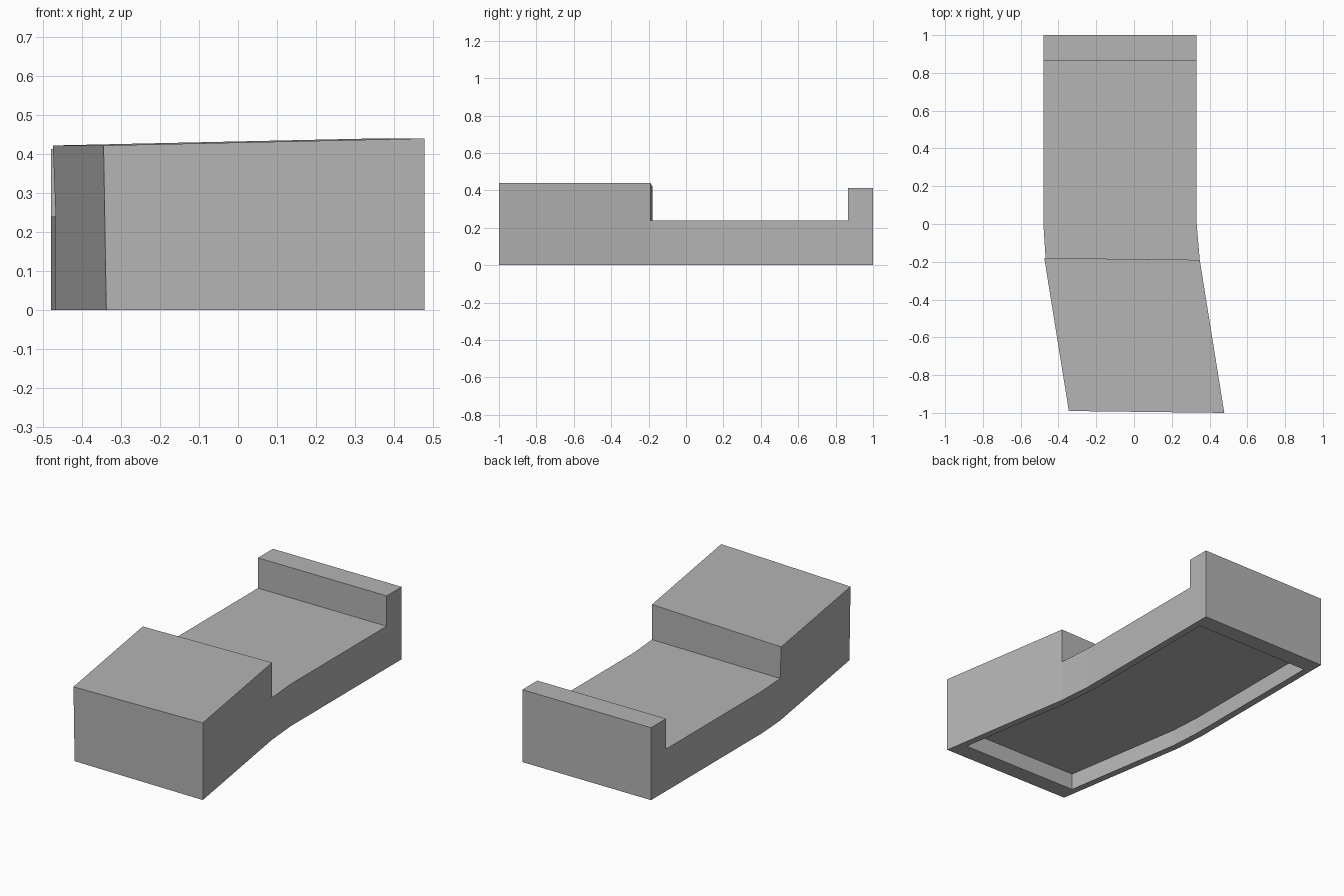
import bpy
import bmesh

if "Cube" in bpy.data.objects:
    bpy.data.objects.remove(bpy.data.objects["Cube"], do_unlink=True)

# Key stations along the length, and heights
FRONT, STEP, BEND, POST, BACK = -0.995, -0.185, 0.0, 0.865, 1.0
FLOOR, BLOCK_TOP, POST_TOP = 0.24, 0.44, 0.413
LEFT, RIGHT = 0.332, -0.48

grey = bpy.data.materials.new("plain grey")
grey.diffuse_color = (0.46, 0.46, 0.46, 1)
grey.use_nodes = True
grey.node_tree.nodes["Principled BSDF"].inputs["Base Color"].default_value = grey.diffuse_color


def bend(co):
    """Swing the front end sideways in two stages, with a slight roll of the block."""
    x, y, z = co
    side = (x - RIGHT) / (LEFT - RIGHT)
    if y >= BEND:
        return
    if y >= STEP:
        shift = 0.016 * y / STEP
    else:
        shift = 0.016 + 0.13 * (y - STEP) / (FRONT - STEP)
        shift -= 0.004 * (1 - side)
    if y <= STEP:
        co.y += 0.005 * (1 - 2 * side)
    if z > FLOOR:
        co.z -= 0.018 * (1 - side)
        shift -= 0.007 * (1 - side)
    co.x = x + shift


def bent_solid(name, cells, x0, x1):
    """Join side-on (y, z) cells, extrude them across the width, then bend."""
    bm = bmesh.new()
    for cell in cells:
        bm.faces.new([bm.verts.new((x0, y, z)) for y, z in cell])
    bmesh.ops.remove_doubles(bm, verts=bm.verts[:], dist=0.0001)
    new = bmesh.ops.extrude_face_region(bm, geom=bm.faces[:])["geom"]
    for v in new:
        if isinstance(v, bmesh.types.BMVert):
            v.co.x = x1
    for v in bm.verts:
        bend(v.co)
    bmesh.ops.recalc_face_normals(bm, faces=bm.faces[:])
    mesh = bpy.data.meshes.new(name)
    bm.to_mesh(mesh)
    bm.free()
    mesh.materials.append(grey)
    obj = bpy.data.objects.new(name, mesh)
    bpy.context.collection.objects.link(obj)
    return obj


def box_cell(y0, y1, z0, z1):
    return [(y0, z0), (y1, z0), (y1, z1), (y0, z1)]


# Body: raised front block, bent section, flat bed, back lip
body = bent_solid("bent_tray_body", [
    [(FRONT, 0), (STEP, 0), (STEP, FLOOR), (STEP, BLOCK_TOP), (FRONT, BLOCK_TOP)],
    box_cell(STEP, BEND, 0, FLOOR),
    box_cell(BEND, POST, 0, FLOOR),
    [(POST, 0), (BACK, 0), (BACK, POST_TOP), (POST, POST_TOP), (POST, FLOOR)],
], RIGHT, LEFT)

# Shallow recess in the underside, following the bend
RIM_SIDE, RIM_END, DEPTH = 0.04, 0.097, 0.095
cutter = bent_solid("underside_recess_cutter", [
    box_cell(FRONT + RIM_END, STEP, -0.1, DEPTH),
    box_cell(STEP, BEND, -0.1, DEPTH),
    box_cell(BEND, BACK - RIM_END, -0.1, DEPTH),
], RIGHT + RIM_SIDE, LEFT - RIM_SIDE)
cutter.hide_render = True

recess = body.modifiers.new("underside_recess", "BOOLEAN")
recess.operation = "DIFFERENCE"
recess.solver = "EXACT"
recess.object = cutter
bpy.context.view_layer.objects.active = body
bpy.ops.object.modifier_apply(modifier=recess.name)
bpy.data.objects.remove(cutter, do_unlink=True)
